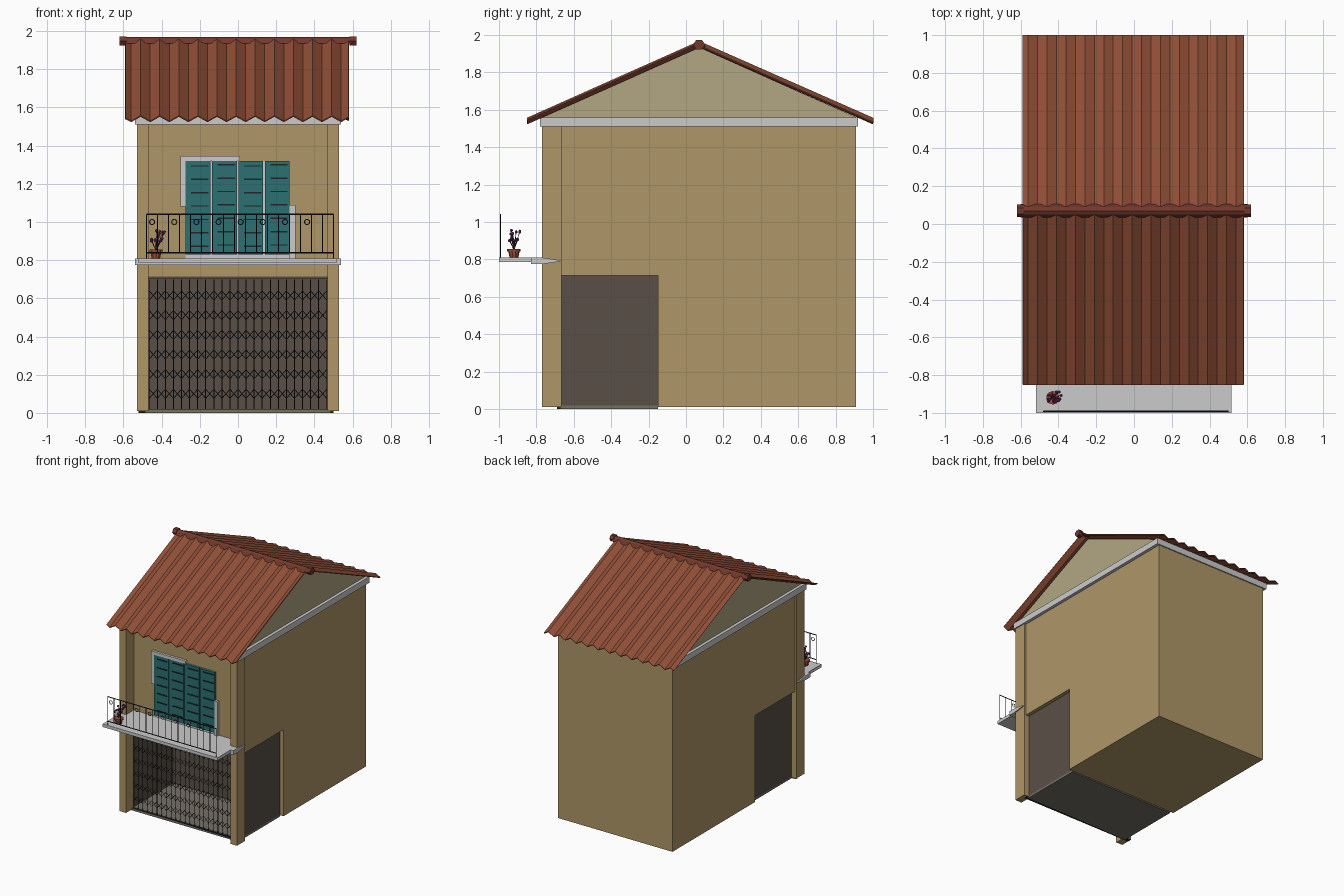
import bpy, bmesh, math, random
from mathutils import Vector, Matrix

if "Cube" in bpy.data.objects:
    bpy.data.objects.remove(bpy.data.objects["Cube"])
random.seed(4)


def material(name, rgb):
    m = bpy.data.materials.new(name)
    m.diffuse_color = (*rgb, 1)
    m.use_nodes = True
    m.node_tree.nodes["Principled BSDF"].inputs["Base Color"].default_value = m.diffuse_color
    return m


TAN = material("ochre_plaster", (0.43, 0.31, 0.14))
PALE = material("pale_plaster", (0.45, 0.38, 0.23))
DARK = material("dark_interior", (0.10, 0.08, 0.062))
RED = material("roof_red", (0.29, 0.08, 0.04))
RIDGE = material("ridge_red", (0.17, 0.04, 0.025))
TEAL = material("teal_paint", (0.025, 0.16, 0.17))
IRON = material("black_iron", (0.015, 0.017, 0.02))
CLAY = material("clay", (0.35, 0.08, 0.04))
BLOOM = material("purple_bloom", (0.22, 0.03, 0.20))
STEM = material("stem_brown", (0.07, 0.05, 0.03))


def finish(name, bm, mat=None):
    bmesh.ops.recalc_face_normals(bm, faces=bm.faces)
    me = bpy.data.meshes.new(name)
    bm.to_mesh(me)
    bm.free()
    ob = bpy.data.objects.new(name, me)
    bpy.context.collection.objects.link(ob)
    if mat:
        me.materials.append(mat)
    return ob


def add_box(bm, x0, x1, y0, y1, z0, z1):
    m = Matrix.Translation(((x0 + x1) / 2, (y0 + y1) / 2, (z0 + z1) / 2)) \
        @ Matrix.Diagonal((x1 - x0, y1 - y0, z1 - z0, 1))
    bmesh.ops.create_cube(bm, size=1, matrix=m)


def boxes(name, items, mat=None):
    bm = bmesh.new()
    for b in items:
        add_box(bm, *b)
    return finish(name, bm, mat)


def rod(bm, p, q, r):
    p, q = Vector(p), Vector(q)
    d = q - p
    m = Matrix.Translation((p + q) / 2) @ d.to_track_quat('Z', 'Y').to_matrix().to_4x4()
    bmesh.ops.create_cone(bm, cap_ends=True, segments=4, radius1=r, radius2=r,
                          depth=d.length, matrix=m)


def extrude_yz(name, pts, x0, x1, mat=None):
    bm = bmesh.new()
    f = bm.faces.new([bm.verts.new((x0, y, z)) for y, z in pts])
    g = bmesh.ops.extrude_face_region(bm, geom=[f])
    bmesh.ops.translate(bm, vec=(x1 - x0, 0, 0),
                        verts=[v for v in g['geom'] if isinstance(v, bmesh.types.BMVert)])
    return finish(name, bm, mat)


# House body: the upper storey overhangs the open ground-floor room
extrude_yz("house_body", [(-0.67, 0.715), (-0.15, 0.715), (-0.15, 0.01), (0.91, 0.01),
                          (0.91, 1.51), (-0.67, 1.51)], -0.515, 0.515, TAN)
boxes("corner_pillars", [(-0.53, -0.47, -0.77, -0.665, 0.01, 1.51),
                         (0.47, 0.53, -0.77, -0.665, 0.01, 1.51)], TAN)
boxes("room_walls", [(-0.485, -0.475, -0.67, -0.15, 0.01, 0.715),
                     (0.475, 0.485, -0.67, -0.15, 0.01, 0.715),
                     (-0.475, 0.475, -0.16, -0.149, 0.01, 0.715),
                     (-0.475, 0.475, -0.67, -0.16, 0.705, 0.715)], DARK)
boxes("room_floor", [(-0.485, 0.485, -0.69, -0.15, 0.0, 0.018)],
      material("floor_grey", (0.18, 0.16, 0.13)))

# Eaves band and gable
boxes("eaves_band", [(-0.54, 0.54, -0.78, 0.92, 1.51, 1.56)])
extrude_yz("gable", [(-0.77, 1.56), (0.91, 1.56), (0.07, 1.935)], -0.515, 0.515, PALE)


# Corrugated roof sheets, valleys every 0.1
def roof_sheet(name, y_low, valley):
    xs = [-0.59] + [valley + 0.05 * i for i in range(-2, 24)
                    if -0.585 < valley + 0.05 * i < 0.575] + [0.58]
    bm = bmesh.new()
    rows = []
    for y, z in ((y_low, 1.54), (0.07, 1.95)):
        row = []
        for x in xs:
            t = ((x - valley) / 0.1) % 1
            row.append(bm.verts.new((x, y, z - 0.014 + 0.028 * (1 - abs(2 * t - 1)))))
        rows.append(row)
    for i in range(len(xs) - 1):
        bm.faces.new((rows[0][i], rows[0][i + 1], rows[1][i + 1], rows[1][i]))
    ob = finish(name, bm, RED)
    s = ob.modifiers.new("thickness", 'SOLIDIFY')
    s.thickness = 0.007
    s.offset = 0


roof_sheet("roof_front", -0.85, -0.46)
roof_sheet("roof_back", 1.0, -0.51)
extrude_yz("ridge_cap", [(0.035, 1.935), (0.05, 1.96), (0.07, 1.97), (0.09, 1.96),
                         (0.105, 1.935), (0.07, 1.95)], -0.60, 0.60, RIDGE)
for sx in (-1, 1):
    extrude_yz("ridge_end", [(0.07 + 0.032 * math.cos(a * math.pi / 3),
                              1.948 + 0.028 * math.sin(a * math.pi / 3)) for a in range(6)],
               sx * 0.585, sx * 0.62, RIDGE)

# Balcony slab and tapering ledge
boxes("balcony_slab", [(-0.52, 0.515, -1.0, -0.67, 0.785, 0.81)])
extrude_yz("balcony_ledge", [(-0.83, 0.775), (-0.83, 0.81), (-0.77, 0.81), (-0.67, 0.795),
                             (-0.67, 0.79), (-0.77, 0.775)], -0.54, 0.54)

# Balcony railing with rings
bm = bmesh.new()
yr = -0.992
for z in (0.84, 1.04):
    rod(bm, (-0.48, yr, z), (0.5, yr, z), 0.004)
for i in range(18):
    x = -0.48 + i * 0.98 / 17
    rod(bm, (x, yr, 0.81 if i in (0, 17) else 0.84), (x, yr, 1.04), 0.0028)
for i in range(8):
    c = Vector((-0.45 + 0.116 * i, yr, 1.0))
    p = [c + 0.014 * Vector((math.cos(k * math.pi / 4), 0, math.sin(k * math.pi / 4)))
         for k in range(8)]
    for k in range(8):
        rod(bm, p[k - 1], p[k], 0.0025)
finish("balcony_railing", bm, IRON)

# Window surround and louvred shutters
boxes("window_surround", [(-0.30, 0.01, -0.69, -0.669, 1.32, 1.345),
                          (-0.30, -0.275, -0.69, -0.669, 1.08, 1.32),
                          (0.27, 0.30, -0.69, -0.669, 0.81, 1.09),
                          (-0.275, 0.27, -0.675, -0.669, 0.81, 1.32)])
shutters, slats = [], []
for i in range(4):
    x = -0.275 + 0.1385 * i
    shutters.append((x, x + 0.13, -0.69, -0.672, 0.83, 1.32))
    for k in range(7):
        z = 0.87 + 0.07 * k + (i % 2) * 0.006
        slats.append((x + 0.03, x + 0.12, -0.696, -0.688, z, z + 0.007))
boxes("shutters", shutters, TEAL)
boxes("shutter_slats", slats, IRON)

# Folding lattice gate
bm = bmesh.new()
yg = -0.68
n = 22
step = 0.93 / n
for i in range(n + 1):
    x = -0.465 + i * step
    rod(bm, (x, yg, 0.018), (x, yg, 0.70), 0.0025)
    if i < n:
        for k in range(6):
            z = 0.10 + 0.103 * k
            for s in (-1, 1):
                rod(bm, (x, yg - 0.004, z - s * 0.024),
                    (x + step, yg - 0.004, z + s * 0.024), 0.002)
add_box(bm, -0.52, 0.5, -0.69, -0.67, 0.0, 0.02)
finish("lattice_gate", bm, IRON)

# Flower pot with blooms
px, py = -0.43, -0.92
bm = bmesh.new()
for z0, z1, r0, r1 in ((0.81, 0.845, 0.023, 0.031), (0.842, 0.855, 0.036, 0.036)):
    bmesh.ops.create_cone(bm, cap_ends=True, segments=10, radius1=r0, radius2=r1, depth=z1 - z0,
                          matrix=Matrix.Translation((px, py, (z0 + z1) / 2)))
finish("flower_pot", bm, CLAY)
stems, blooms = bmesh.new(), bmesh.new()
for i in range(16):
    a = i * 2.4
    r = random.uniform(0.008, 0.042)
    tip = (px + 0.01 + r * math.cos(a), py + r * math.sin(a), random.uniform(0.895, 0.96))
    rod(stems, (px, py, 0.85), tip, 0.0018)
    bmesh.ops.create_icosphere(blooms, subdivisions=1, radius=0.009,
                               matrix=Matrix.Translation(tip))
finish("flower_stems", stems, STEM)
finish("flower_blooms", blooms, BLOOM)
